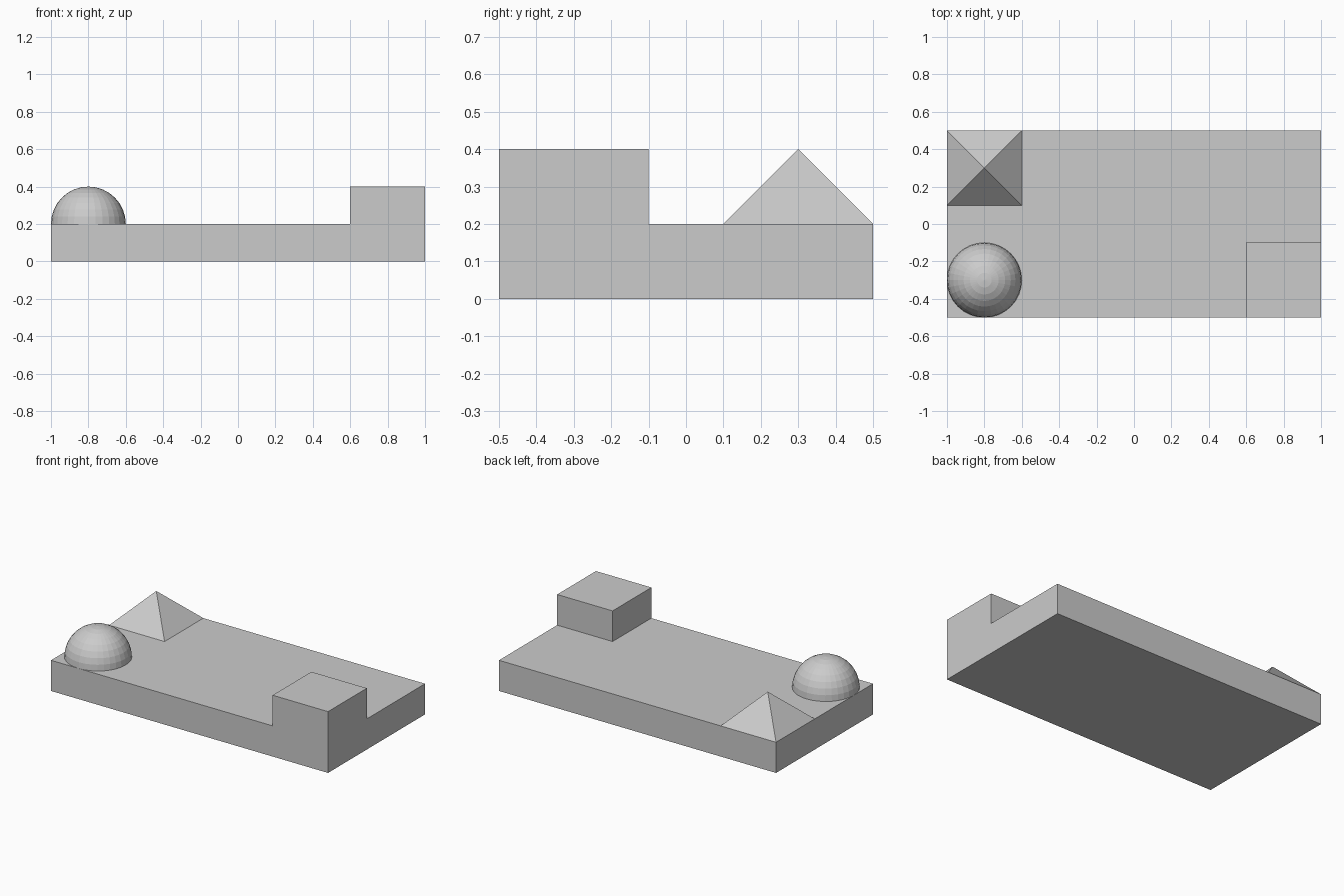
import bpy, bmesh, math
from mathutils import Matrix, Vector

if "Cube" in bpy.data.objects:
    bpy.data.objects.remove(bpy.data.objects["Cube"])

TOP = 0.2  # height of the slab's upper face


def add_object(name, bm, location):
    mesh = bpy.data.meshes.new(name)
    bm.to_mesh(mesh)
    bm.free()
    obj = bpy.data.objects.new(name, mesh)
    obj.location = location
    bpy.context.collection.objects.link(obj)
    return obj


def box(name, size, location):
    bm = bmesh.new()
    bmesh.ops.create_cube(bm, size=1, matrix=Matrix.Diagonal((*size, 1)))
    return add_object(name, bm, location)


# Slab and corner block
box("slab", (2, 1, TOP), (0, 0, TOP / 2))
box("corner_block", (0.4, 0.4, 0.2), (0.8, -0.3, TOP + 0.1))

# Pyramid at the back left corner
bm = bmesh.new()
bmesh.ops.create_cone(bm, cap_ends=True, segments=4, radius1=0.2 * math.sqrt(2),
                      radius2=0, depth=0.2, matrix=Matrix.Rotation(math.pi / 4, 4, "Z"))
bmesh.ops.remove_doubles(bm, verts=bm.verts, dist=1e-5)
add_object("pyramid", bm, (-0.8, 0.3, TOP + 0.1))

# Faceted dome at the front left corner: upper half of a sphere
bm = bmesh.new()
bmesh.ops.create_uvsphere(bm, u_segments=32, v_segments=16, radius=0.2)
bmesh.ops.bisect_plane(bm, geom=bm.verts[:] + bm.edges[:] + bm.faces[:], dist=1e-5,
                       plane_co=Vector((0, 0, 0)), plane_no=Vector((0, 0, 1)),
                       clear_inner=True)
add_object("dome", bm, (-0.8, -0.3, TOP))
